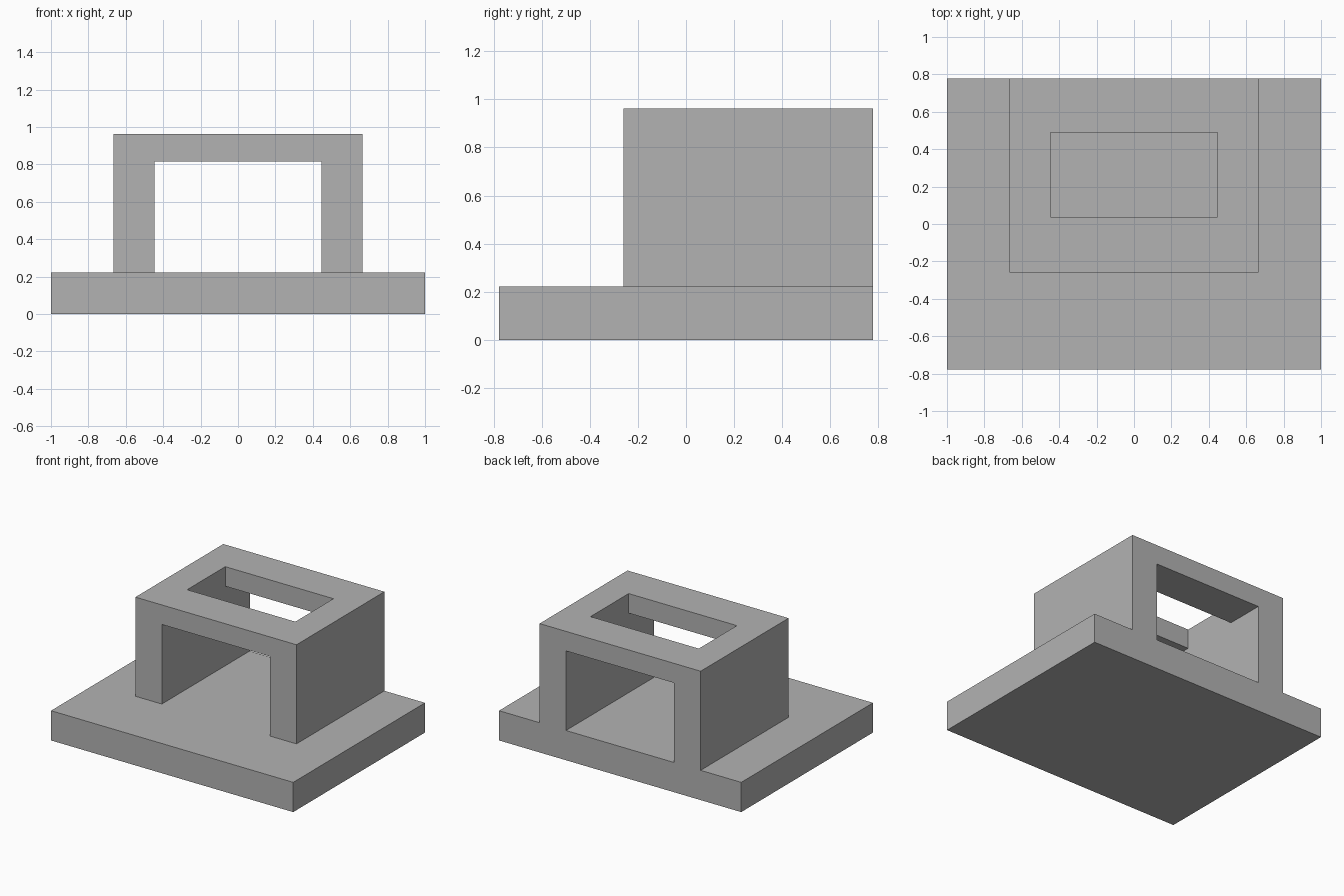
import bpy

if "Cube" in bpy.data.objects:
    bpy.data.objects.remove(bpy.data.objects["Cube"], do_unlink=True)

grey = bpy.data.materials.new("plain_grey")
grey.use_nodes = True
colour = (0.45, 0.45, 0.45, 1)
grey.diffuse_color = colour
grey.node_tree.nodes["Principled BSDF"].inputs["Base Color"].default_value = colour


def block(name, x, y, z):
    """Box spanning -x..x and the given y and z ranges."""
    bpy.ops.mesh.primitive_cube_add(
        size=1, location=(0, sum(y) / 2, sum(z) / 2))
    ob = bpy.context.object
    ob.name = name
    ob.scale = (2 * x, y[1] - y[0], z[1] - z[0])
    bpy.ops.object.transform_apply(location=True, rotation=False, scale=True)
    ob.data.materials.append(grey)
    return ob


def combine(target, tool, operation):
    """Apply a boolean and discard the tool object."""
    mod = target.modifiers.new(tool.name, 'BOOLEAN')
    mod.object, mod.operation, mod.solver = tool, operation, 'EXACT'
    bpy.context.view_layer.objects.active = target
    bpy.ops.object.modifier_apply(modifier=mod.name)
    bpy.data.objects.remove(tool, do_unlink=True)


base_z, back_y = 0.222, 0.777

# Slab and the arch standing on its rear edge
bracket = block("bracket", 1, (-back_y, back_y), (0, base_z))
arch = block("arch", 0.665, (-0.26, back_y), (base_z / 2, 0.962))

# Tunnel from front to back, and the window through the roof
combine(arch, block("tunnel", 0.447, (-1, 1), (0, 0.816)), 'DIFFERENCE')
combine(arch, block("roof_window", 0.447, (0.038, 0.488), (0.7, 1.2)), 'DIFFERENCE')

# Join into one clean solid
combine(bracket, arch, 'UNION')
tidy = bracket.modifiers.new("merge_flat_faces", 'DECIMATE')
tidy.decimate_type = 'DISSOLVE'
tidy.angle_limit = 0.01
